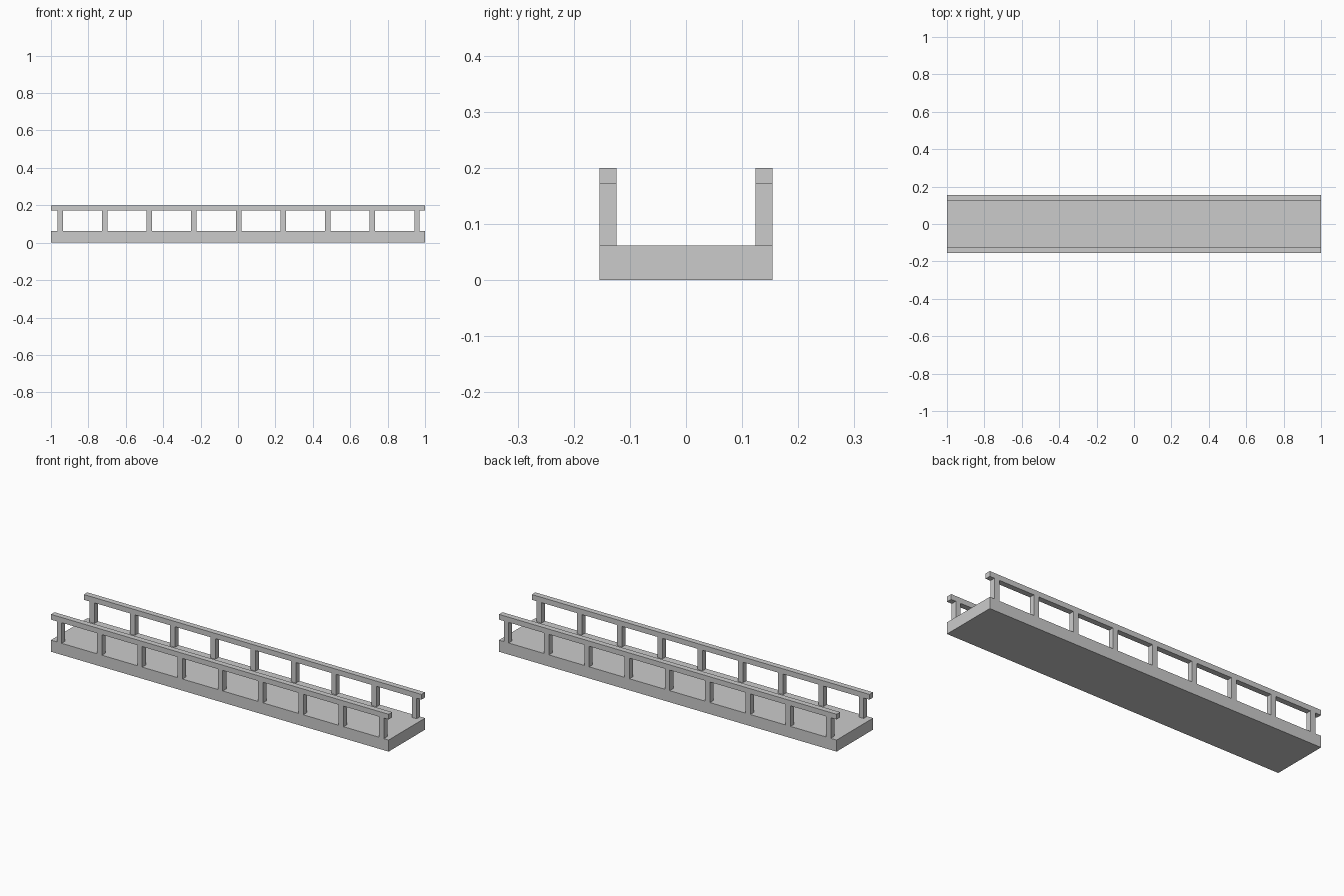
import bpy

cube = bpy.data.objects.get("Cube")
if cube:
    bpy.data.objects.remove(cube, do_unlink=True)

# One plain grey for the whole bridge
GREY = (0.6, 0.6, 0.6, 1.0)
stone = bpy.data.materials.new("plain_grey")
stone.use_nodes = True
stone.diffuse_color = GREY
stone.node_tree.nodes["Principled BSDF"].inputs["Base Color"].default_value = GREY


def box(name, low, high):
    """Add a box spanning two opposite corners."""
    centre = [(a + b) / 2 for a, b in zip(low, high)]
    bpy.ops.mesh.primitive_cube_add(size=1, location=centre)
    part = bpy.context.object
    part.name = name
    part.scale = [b - a for a, b in zip(low, high)]
    bpy.ops.object.transform_apply(location=False, rotation=False, scale=True)
    part.data.materials.append(stone)
    return part


HALF_WIDTH = 0.154
RAIL_INNER = 0.124
DECK_TOP = 0.062
RAIL_BOTTOM = 0.172
POST_COUNT = 9
POST_SPACING = 0.2385
POST_HALF = 0.0145
POST_MIDDLE = 0.003

# Deck slab
box("deck", (-1, -HALF_WIDTH, 0), (1, HALF_WIDTH, DECK_TOP))

# Handrail and evenly spaced posts along each edge
for side, sign in (("front", -1), ("back", 1)):
    y0, y1 = sorted((sign * RAIL_INNER, sign * HALF_WIDTH))
    box(f"{side}_handrail", (-1, y0, RAIL_BOTTOM), (1, y1, 0.2))
    for i in range(POST_COUNT):
        x = POST_MIDDLE + (i - (POST_COUNT - 1) / 2) * POST_SPACING
        box(f"{side}_post_{i + 1}",
            (x - POST_HALF, y0, DECK_TOP), (x + POST_HALF, y1, RAIL_BOTTOM))
